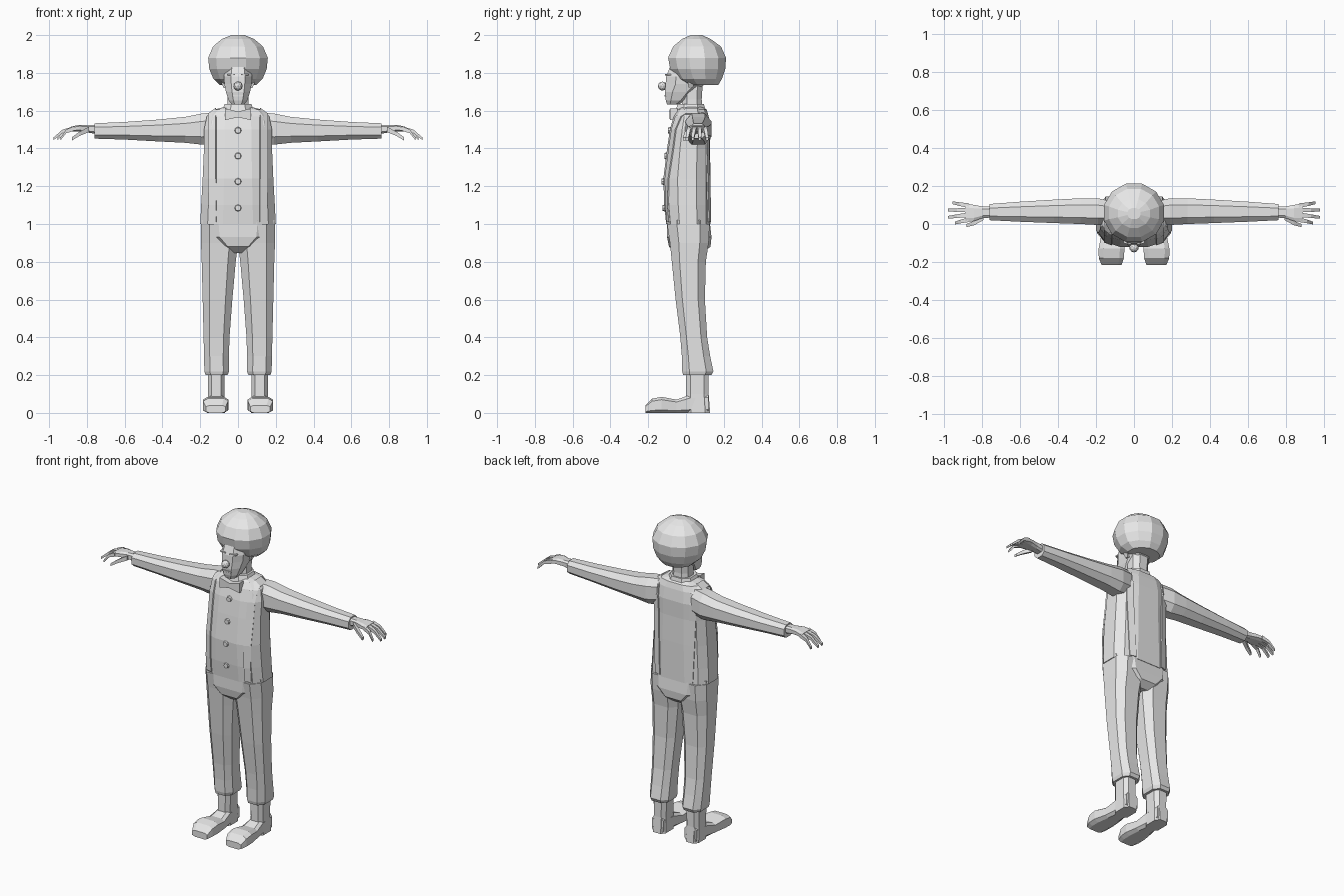
import bpy, bmesh, math
from mathutils import Vector, Matrix
from mathutils.bvhtree import BVHTree

if "Cube" in bpy.data.objects:
    bpy.data.objects.remove(bpy.data.objects["Cube"], do_unlink=True)

# Single plain grey for the whole figure
grey = bpy.data.materials.new("plain_grey")
grey.use_nodes = True
colour = (0.8, 0.8, 0.8, 1)
grey.diffuse_color = colour
grey.node_tree.nodes["Principled BSDF"].inputs["Base Color"].default_value = colour


def finish(name, bm, mirror=False):
    """Turn a bmesh into a flat shaded object, optionally mirrored across x."""
    bmesh.ops.recalc_face_normals(bm, faces=bm.faces)
    mesh = bpy.data.meshes.new(name)
    bm.to_mesh(mesh)
    bm.free()
    mesh.materials.append(grey)
    obj = bpy.data.objects.new(name, mesh)
    bpy.context.collection.objects.link(obj)
    if mirror:
        modifier = obj.modifiers.new("mirror", 'MIRROR')
        modifier.use_mirror_merge = False
    return obj


def section(sides, power):
    """Rounded polygon with flat sides, scaled to the range -1 to 1."""
    points = []
    for i in range(sides):
        angle = (i + 0.5) * math.tau / sides
        c, s = math.cos(angle), math.sin(angle)
        points.append((math.copysign(abs(c) ** power, c),
                       math.copysign(abs(s) ** power, s)))
    top = max(p[0] for p in points)
    return [(u / top, v / top) for u, v in points]


def place(axis, t, u, v):
    return {'x': (t, u, v), 'y': (u, t, v), 'z': (u, v, t)}[axis]


def add_loft(bm, axis, rings, sides=8, power=0.8):
    """Skin rings given as position, low and high of the two other axes."""
    loops = []
    for t, u0, u1, v0, v1 in rings:
        loops.append([bm.verts.new(place(axis, t,
                                         (u0 + u1) / 2 + u * (u1 - u0) / 2,
                                         (v0 + v1) / 2 + v * (v1 - v0) / 2))
                      for u, v in section(sides, power)])
    for a, b in zip(loops, loops[1:]):
        for i in range(sides):
            j = (i + 1) % sides
            bm.faces.new((a[i], a[j], b[j], b[i]))
    bm.faces.new(loops[0])
    bm.faces.new(loops[-1])


def loft(name, axis, rings, mirror=False, sides=8, power=0.8):
    bm = bmesh.new()
    add_loft(bm, axis, rings, sides, power)
    return finish(name, bm, mirror)


def body(name, rings, sides=8, power=0.8):
    """Centred loft going up, with rings as height, half width, front, back."""
    return loft(name, 'z', [(z, -w, w, f, b) for z, w, f, b in rings],
                False, sides, power)


# Shirt, trousers and their seat
torso = body("shirt", [
    (1.0, .2, -.105, .13), (1.1, .195, -.115, .13), (1.24, .187, -.12, .13),
    (1.4, .18, -.1, .127), (1.5, .18, -.085, .13), (1.57, .165, -.065, .12),
    (1.605, .13, -.045, .11), (1.62, .07, -.03, .09)], sides=12, power=0.7)
body("trouser_seat", [
    (1.02, .193, -.1, .125), (.93, .18, -.1, .135),
    (.88, .1, -.09, .13), (.847, .05, -.05, .09)], power=0.7)
loft("trouser_legs", 'z', [
    (1.0, 0, .195, -.1, .125), (.9, 0, .196, -.085, .12),
    (.8, .012, .192, -.075, .105), (.6, .03, .187, -.055, .1),
    (.4, .045, .182, -.03, .112), (.3, .048, .18, -.022, .128),
    (.22, .048, .178, -.02, .145), (.2, .055, .172, -.015, .135)], True, power=0.7)

# Ankles and long floppy shoes
loft("ankles", 'z', [
    (.23, .07, .16, 0, .12), (.1, .072, .158, 0, .12), (0, .07, .16, 0, .128)],
    True, power=0.6)
loft("shoes", 'y', [
    (.12, .075, .155, 0, .1), (.02, .07, .16, 0, .095),
    (-.05, .06, .17, 0, .07), (-.13, .05, .186, 0, .085),
    (-.18, .053, .185, 0, .075), (-.215, .065, .17, 0, .04)], True, power=0.5)

# Sleeves and hands
loft("sleeves", 'x', [
    (.12, 0, .12, 1.43, 1.59), (.19, -.005, .135, 1.42, 1.585),
    (.28, 0, .135, 1.43, 1.567), (.42, .005, .128, 1.437, 1.553),
    (.6, .012, .117, 1.447, 1.54), (.76, .02, .105, 1.452, 1.533)], True)
loft("palms", 'x', [
    (.74, .035, .09, 1.475, 1.525), (.8, .03, .093, 1.485, 1.525),
    (.84, .015, .1, 1.49, 1.525), (.885, .01, .108, 1.49, 1.515)], True, 8, 0.6)


def finger(bm, path, size):
    """Tapering square tube through a few points running out along x."""
    rings = []
    for i, (x, y, z) in enumerate(path):
        r = size * (1 - 0.2 * i)
        rings.append((x, y - r, y + r, z - r, z + r))
    add_loft(bm, 'x', rings, sides=4)


bm = bmesh.new()
for base_y, tip_y, tip_x in ((.097, .112, .955), (.073, .073, .978),
                             (.048, .035, .978), (.022, .005, .94)):
    finger(bm, [(.87, base_y, 1.505),
                ((tip_x + .88) / 2, (base_y + tip_y) / 2, 1.49),
                (tip_x, tip_y, 1.45)], .012)
finger(bm, [(.79, .035, 1.5), (.84, .005, 1.477), (.88, -.008, 1.45)], .014)
finish("fingers", bm, True)

# Head, neck, collar and big round hair
body("head", [
    (1.632, .033, -.1, -.04), (1.655, .05, -.107, 0), (1.7, .064, -.112, .05),
    (1.74, .072, -.108, .1), (1.78, .075, -.105, .1), (1.845, .062, -.08, .1)])
body("neck", [(1.58, .06, -.025, .09), (1.66, .055, -.02, .083),
              (1.76, .058, -.02, .09)])
body("collar", [(1.59, .09, -.057, .105), (1.635, .07, -.045, .095)])
body("hair", [
    (1.735, .095, 0, .17), (1.768, .13, -.05, .19), (1.82, .152, -.083, .208),
    (1.88, .158, -.095, .212), (1.94, .132, -.068, .185),
    (1.98, .085, -.02, .13), (2.0, .035, .025, .085)], sides=12, power=1)
loft("ears", 'z', [(1.72, .062, .076, .015, .035), (1.745, .065, .088, .01, .045),
                   (1.78, .065, .088, .01, .045)], True, sides=4)

# Facial details
loft("brows", 'x', [(.015, -.11, -.09, 1.785, 1.793),
                    (.055, -.1, -.08, 1.785, 1.793)], True, 4)
loft("mouth", 'x', [(-.03, -.115, -.1, 1.675, 1.684),
                    (.03, -.115, -.1, 1.675, 1.684)], False, 4)
bm = bmesh.new()
bmesh.ops.create_icosphere(bm, subdivisions=2, radius=.024,
                           matrix=Matrix.Translation((0, -.125, 1.73)))
finish("round_nose", bm)

# Bow tie
loft("bow_tie", 'x', [(0, -.088, -.05, 1.565, 1.595),
                      (.07, -.085, -.045, 1.55, 1.612)], True, 4)

# Surface lookup on the shirt for the pieces that lie on it
surface = BVHTree.FromPolygons([v.co for v in torso.data.vertices],
                               [p.vertices for p in torso.data.polygons])


def hit(x, y, z, direction):
    return surface.ray_cast(Vector((x, y, z)), Vector(direction))[0]


# Braces running up the front, over the shoulder and down the back
bm = bmesh.new()
heights = (1.01, 1.1, 1.24, 1.4, 1.5, 1.565)
casts = [(-1, z, (0, 1, 0)) for z in heights]
casts += [(y, 3, (0, 0, -1)) for y in (0, .06)]
casts += [(1, z, (0, -1, 0)) for z in reversed(heights)]
previous = None
for y, z, direction in casts:
    inner = .115 if y < 1 else .09 + .02 * (z - 1) / .57
    spots = [hit(x, y, z, direction) for x in (inner, inner + .04)]
    if None in spots:
        continue
    pair = [bm.verts.new(s) for s in spots]
    if previous:
        bm.faces.new((previous[0], previous[1], pair[1], pair[0]))
    previous = pair
braces = finish("braces", bm, True)
thick = braces.modifiers.new("thickness", 'SOLIDIFY')
thick.thickness = .014
thick.offset = 0

# Four shirt buttons
bm = bmesh.new()
for z in (1.085, 1.225, 1.36, 1.495):
    spot = hit(0, -1, z, (0, 1, 0))
    bmesh.ops.create_cone(bm, cap_ends=True, segments=8, radius1=.021,
                          radius2=.015, depth=.02,
                          matrix=Matrix.Translation(spot)
                          @ Matrix.Rotation(math.pi / 2, 4, 'X'))
finish("buttons", bm)
